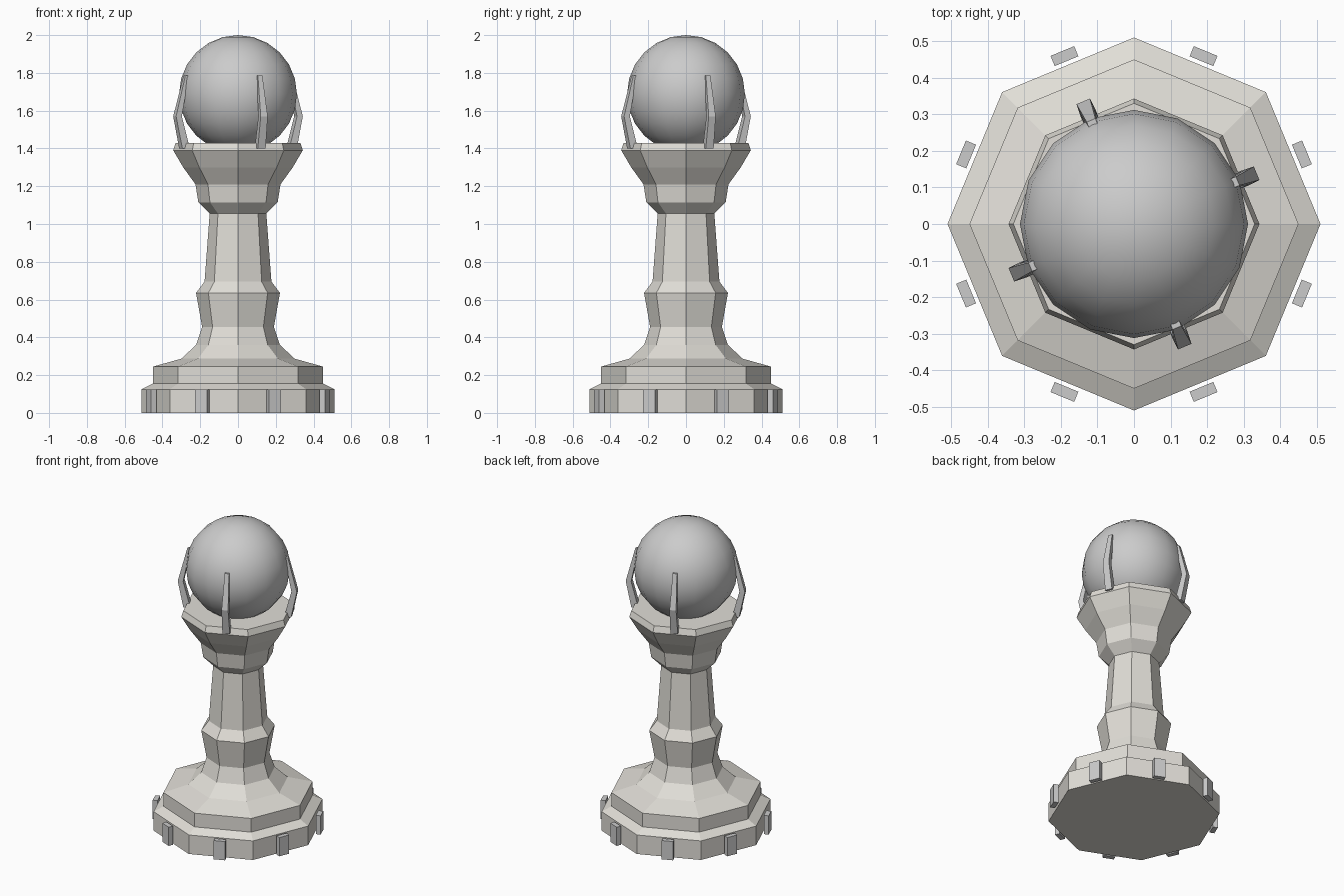
import bpy, bmesh
from math import pi, cos, sin, radians
from mathutils import Matrix

if "Cube" in bpy.data.objects:
    bpy.data.objects.remove(bpy.data.objects["Cube"])


def material(name, rgb):
    m = bpy.data.materials.new(name)
    m.diffuse_color = (*rgb, 1)
    m.use_nodes = True
    m.node_tree.nodes["Principled BSDF"].inputs["Base Color"].default_value = m.diffuse_color
    return m


stone = material("stone", (0.75, 0.73, 0.68))
metal = material("metal", (0.53, 0.53, 0.54))


def finish(bm, name, mat):
    bmesh.ops.recalc_face_normals(bm, faces=bm.faces)
    me = bpy.data.meshes.new(name)
    bm.to_mesh(me)
    bm.free()
    me.materials.append(mat)
    ob = bpy.data.objects.new(name, me)
    bpy.context.collection.objects.link(ob)
    return ob


def skin(bm, rings):
    """Bridge equal-length vertex rings and cap both ends."""
    rings = [[bm.verts.new(p) for p in r] for r in rings]
    n = len(rings[0])
    for a, b in zip(rings, rings[1:]):
        for i in range(n):
            j = (i + 1) % n
            bm.faces.new((a[i], a[j], b[j], b[i]))
    bm.faces.new(rings[0])
    bm.faces.new(rings[-1])


# Octagonal pedestal: (radius, height) profile
profile = [(0.51, 0), (0.51, 0.125), (0.45, 0.155), (0.45, 0.245),
           (0.30, 0.287), (0.222, 0.36), (0.19, 0.455), (0.222, 0.635),
           (0.177, 0.695), (0.15, 1.055), (0.21, 1.115), (0.225, 1.21),
           (0.29, 1.30), (0.343, 1.39), (0.33, 1.43)]
bm = bmesh.new()
skin(bm, [[(r * cos(i * pi / 4), r * sin(i * pi / 4), z) for i in range(8)]
          for r, z in profile])
finish(bm, "pedestal", stone)

# Orb resting in the cup
bm = bmesh.new()
bmesh.ops.create_uvsphere(bm, u_segments=16, v_segments=12, radius=0.312,
                          matrix=Matrix.Translation((0, 0, 1.688)))
for f in bm.faces:
    f.smooth = True
finish(bm, "orb", metal)

# Bent prongs holding the orb: inner radius, outer radius, width, height
stations = [(0.285, 0.328, 0.045, 1.40), (0.33, 0.363, 0.04, 1.57),
            (0.287, 0.307, 0.026, 1.785)]
for k in range(4):
    bm = bmesh.new()
    skin(bm, [[(a, -w / 2, z), (b, -w / 2, z), (b, w / 2, z), (a, w / 2, z)]
              for a, b, w, z in stations])
    bm.transform(Matrix.Rotation(radians(22.5 + 90 * k), 4, 'Z'))
    finish(bm, f"prong_{k + 1}", metal)

# Studs around the base, one per side
for k in range(8):
    bm = bmesh.new()
    bmesh.ops.create_cube(bm, size=1, matrix=Matrix.Rotation(radians(22.5 + 45 * k), 4, 'Z')
                          @ Matrix.Translation((0.497, 0, 0.0615))
                          @ Matrix.Diagonal((0.03, 0.07, 0.123, 1)))
    finish(bm, f"base_stud_{k + 1}", metal)
